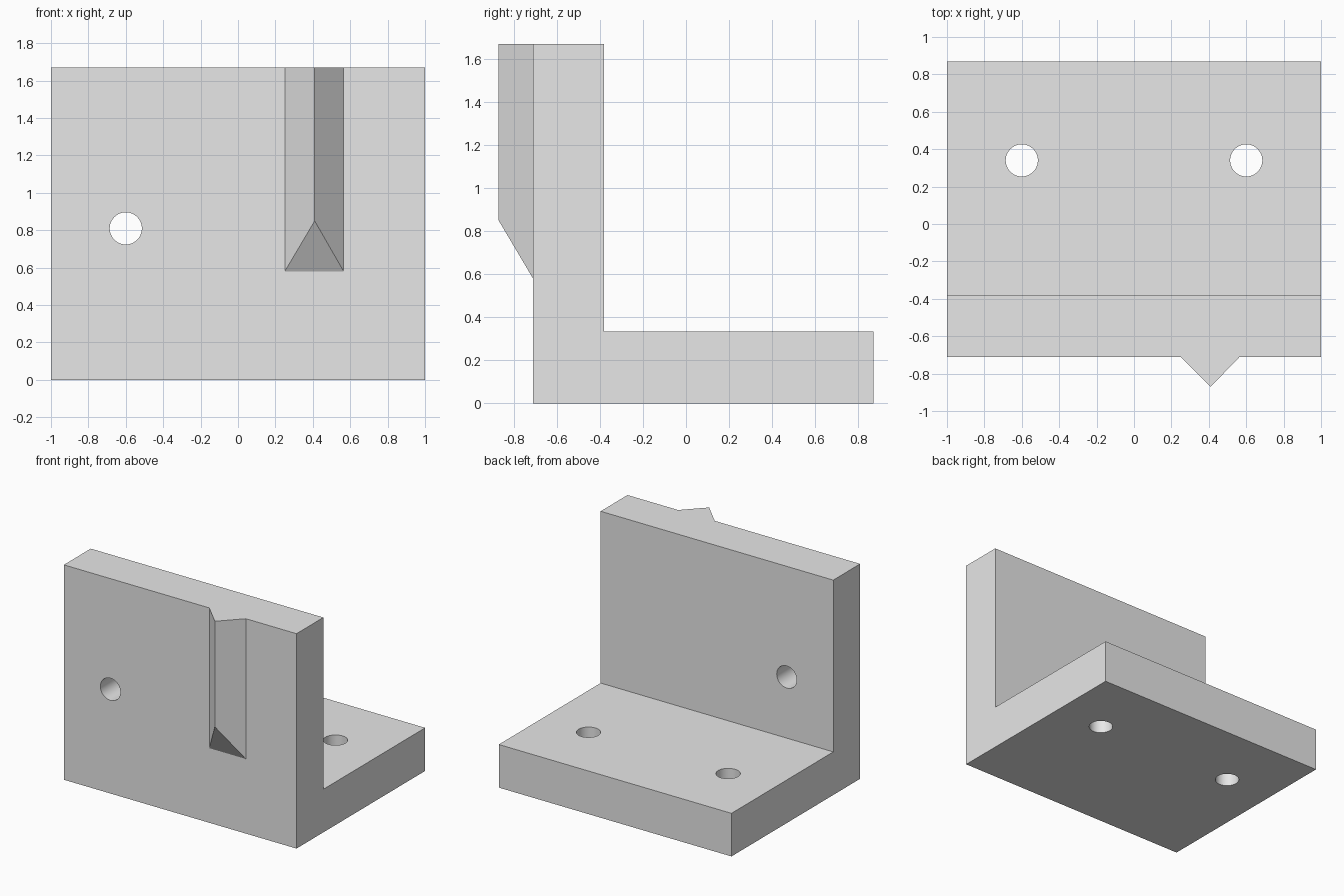
import bpy
import bmesh
from math import pi, radians

cube = bpy.data.objects.get("Cube")
if cube:
    bpy.data.objects.remove(cube, do_unlink=True)

WALL_FRONT, WALL_BACK, BASE_BACK = -0.71, -0.38, 0.87
BASE_TOP, TOP = 0.335, 1.67
HOLE_RADIUS = 0.086

grey = bpy.data.materials.new("plain grey")
grey.use_nodes = True
grey.diffuse_color = (0.8, 0.8, 0.8, 1)
grey.node_tree.nodes["Principled BSDF"].inputs["Base Color"].default_value = grey.diffuse_color


def mesh_object(name, verts, faces):
    bm = bmesh.new()
    vs = [bm.verts.new(v) for v in verts]
    for face in faces:
        bm.faces.new([vs[i] for i in face])
    bmesh.ops.recalc_face_normals(bm, faces=bm.faces)
    mesh = bpy.data.meshes.new(name)
    bm.to_mesh(mesh)
    bm.free()
    mesh.materials.append(grey)
    obj = bpy.data.objects.new(name, mesh)
    bpy.context.collection.objects.link(obj)
    return obj


def prism_sides(n):
    return [(i, (i + 1) % n, (i + 1) % n + n, i + n) for i in range(n)]


def combine(target, tool, operation):
    mod = target.modifiers.new(tool.name, "BOOLEAN")
    mod.operation = operation
    mod.solver = "EXACT"
    mod.object = tool
    bpy.context.view_layer.objects.active = target
    bpy.ops.object.modifier_apply(modifier=mod.name)
    bpy.data.objects.remove(tool, do_unlink=True)


# L-shaped body: side profile extruded across the width
profile = [(WALL_FRONT, 0), (BASE_BACK, 0), (BASE_BACK, BASE_TOP),
           (WALL_BACK, BASE_TOP), (WALL_BACK, TOP), (WALL_FRONT, TOP)]
n = len(profile)
bracket = mesh_object("angle_bracket",
                      [(x, y, z) for x in (-1, 1) for y, z in profile],
                      prism_sides(n) + [range(n), range(n, 2 * n)])

# Triangular rib with a sloped lower end, rooted inside the wall
outline = [(0.25, WALL_FRONT, 0.58), (0.41, -0.87, 0.85), (0.565, WALL_FRONT, 0.58),
           (0.565, -0.6, 0.58), (0.25, -0.6, 0.58)]
rib = mesh_object("front_rib",
                  outline + [(x, y, TOP) for x, y, z in outline],
                  prism_sides(5) + [(0, 1, 2), (0, 2, 3, 4), range(5, 10)])
combine(bracket, rib, "UNION")

# Bolt holes: two through the base, one through the wall
for name, place, tilt in (("base_hole_right", (-0.6, 0.34, 0.17), 0),
                          ("base_hole_left", (0.6, 0.34, 0.17), 0),
                          ("wall_hole", (-0.6, -0.545, 0.81), pi / 2)):
    bpy.ops.mesh.primitive_cylinder_add(vertices=48, radius=HOLE_RADIUS, depth=0.6,
                                        location=place, rotation=(tilt, 0, 0))
    cutter = bpy.context.object
    cutter.name = name
    cutter.hide_render = True
    cutter.data.materials.append(grey)
    bpy.context.view_layer.update()
    combine(bracket, cutter, "DIFFERENCE")

# Smooth hole walls, crisp edges elsewhere
bpy.ops.object.select_all(action="DESELECT")
bracket.select_set(True)
bpy.context.view_layer.objects.active = bracket
bpy.ops.object.shade_smooth_by_angle(angle=radians(30))
